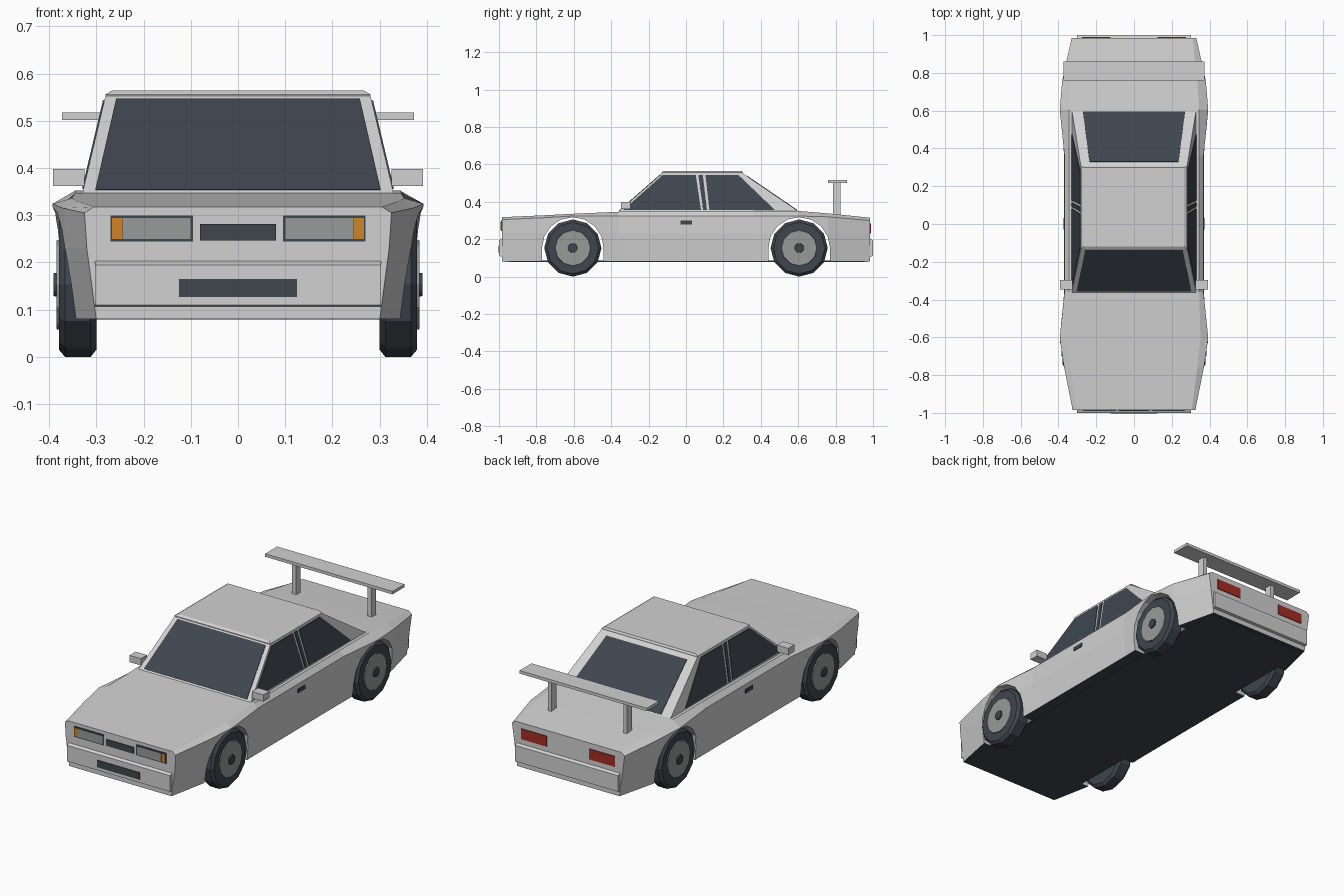
import bpy, bmesh, math
from mathutils import Vector

if "Cube" in bpy.data.objects:
    bpy.data.objects.remove(bpy.data.objects["Cube"], do_unlink=True)


def material(name, r, g, b):
    m = bpy.data.materials.new(name)
    m.use_nodes = True
    m.diffuse_color = (r, g, b, 1)
    m.node_tree.nodes["Principled BSDF"].inputs["Base Color"].default_value = (r, g, b, 1)
    return m


PAINT = material("pale_grey_paint", 0.64, 0.64, 0.64)
DARK = material("dark_slate", 0.05, 0.061, 0.077)
SILVER = material("silver_grey", 0.31, 0.33, 0.32)
AMBER = material("amber", 0.63, 0.235, 0.018)
RED = material("tail_red", 0.38, 0.026, 0.017)


def loft(name, rings, mat):
    """Skin a list of equal closed rings and cap both ends."""
    bm = bmesh.new()
    loops = [[bm.verts.new(p) for p in ring] for ring in rings]
    n = len(loops[0])
    for a, b in zip(loops, loops[1:]):
        for i in range(n):
            j = (i + 1) % n
            bm.faces.new((a[i], a[j], b[j], b[i]))
    bm.faces.new(loops[0])
    bm.faces.new(loops[-1])
    bmesh.ops.recalc_face_normals(bm, faces=bm.faces)
    mesh = bpy.data.meshes.new(name)
    bm.to_mesh(mesh)
    bm.free()
    mesh.materials.append(mat)
    ob = bpy.data.objects.new(name, mesh)
    bpy.context.collection.objects.link(ob)
    return ob


def plate(name, pts, offset, mat):
    off = Vector(offset)
    return loft(name, [[Vector(p) - off for p in pts], [Vector(p) + off for p in pts]], mat)


def box(name, x0, x1, y0, y1, z0, z1, mat):
    return loft(name, [[(x0, y0, z), (x1, y0, z), (x1, y1, z), (x0, y1, z)] for z in (z0, z1)], mat)


SIDES = (("left", 1), ("right", -1))
AXLE_Y, AXLE_Z = 0.605, 0.153

# Body shell: y, bottom, middle, shoulder and top half widths, shoulder and top heights
stations = [
    (-0.985, 0.30, 0.32, 0.325, 0.305, 0.305, 0.318),
    (-0.76, 0.345, 0.365, 0.37, 0.335, 0.315, 0.328),
    (-0.605, 0.365, 0.387, 0.393, 0.352, 0.324, 0.336),
    (-0.36, 0.36, 0.37, 0.368, 0.345, 0.325, 0.347),
    (0.36, 0.36, 0.37, 0.368, 0.345, 0.325, 0.352),
    (0.605, 0.365, 0.387, 0.393, 0.345, 0.324, 0.351),
    (0.76, 0.355, 0.375, 0.38, 0.335, 0.32, 0.338),
    (0.985, 0.30, 0.32, 0.33, 0.31, 0.30, 0.315),
]
rings = []
for y, wb, wm, ws, wt, zs, zt in stations:
    half = [(wb, 0.08), (wm, 0.23), (ws, zs), (wt, zt)]
    rings.append([(x, y, z) for x, z in half] + [(-x, y, z) for x, z in reversed(half)])
body = loft("body", rings, PAINT)

# Wheel arches cut through the shell
for s in (-1, 1):
    R = 0.165
    arch = [(s * AXLE_Y + R * math.cos(math.pi * k / 8), AXLE_Z + R * math.sin(math.pi * k / 8)) for k in range(9)]
    arch += [(s * AXLE_Y - R, 0), (s * AXLE_Y + R, 0)]
    cutter = loft("arch_cutter", [[(x, y, z) for y, z in arch] for x in (-0.5, 0.5)], PAINT)
    cutter.hide_render = True
    mod = body.modifiers.new("arch", "BOOLEAN")
    mod.operation, mod.solver, mod.object = "DIFFERENCE", "EXACT", cutter
    bpy.context.view_layer.update()
    cut_mesh = bpy.data.meshes.new_from_object(body.evaluated_get(bpy.context.evaluated_depsgraph_get()))
    body.modifiers.clear()
    body.data = cut_mesh
    bpy.data.objects.remove(cutter, do_unlink=True)

# Dark underside
body.data.materials.clear()
body.data.materials.append(PAINT)
body.data.materials.append(DARK)
for f in body.data.polygons:
    f.material_index = 1 if f.normal.z < -0.9 and f.center.z < 0.09 else 0
box("floor_pan", -0.30, 0.30, -0.97, 0.97, 0.079, 0.086, DARK)

# Cabin: four slanted planes between belt line and roof
Z0, Z1 = 0.34, 0.555


def slant(a, b, z):
    return a + (b - a) * (z - Z0) / (Z1 - Z0)


def front_y(z):
    return slant(-0.37, -0.125, z)


def rear_y(z):
    return slant(0.615, 0.30, z)


def side_x(z):
    return slant(0.331, 0.28, z)


loft("cabin", [[(-side_x(z), front_y(z), z), (side_x(z), front_y(z), z),
                (side_x(z), rear_y(z), z), (-side_x(z), rear_y(z), z)] for z in (Z0, Z1)], PAINT)
loft("roof", [[(-w, a, z), (w, a, z), (w, b, z), (-w, b, z)]
              for w, a, b, z in ((0.281, -0.132, 0.305, 0.552), (0.281, -0.132, 0.305, 0.556),
                                 (0.266, -0.12, 0.30, 0.564))], PAINT)

# Windscreen and rear window
for name, face_y, low, high, wl, wh, s in (("windscreen", front_y, 0.353, 0.545, 0.302, 0.258, -1),
                                           ("rear_window", rear_y, 0.355, 0.536, 0.27, 0.236, 1)):
    pts = [(x, face_y(z), z) for x, z in ((-wl, low), (wl, low), (wh, high), (-wh, high))]
    plate(name, pts, (0, s * 0.002, 0.002), DARK)

# Side windows, with a dark strip on the centre pillar
panes = {
    "front_side_window": (-0.335, 0.08, 0.052, -0.125),
    "centre_pillar_strip": (0.092, 0.112, 0.09, 0.066),
    "rear_side_window": (0.125, 0.475, 0.28, 0.104),
}
for side, s in SIDES:
    for name, (a, b, c, d) in panes.items():
        pts = [(s * side_x(z), y, z) for y, z in ((a, 0.356), (b, 0.356), (c, 0.543), (d, 0.543))]
        plate(side + "_" + name, pts, (s * 0.003, 0, 0.0007), DARK)

# Bumpers
for name, s in (("front_bumper", -1), ("rear_bumper", 1)):
    profile = [(0.975, 0.105), (1.0, 0.11), (1.0, 0.195), (0.975, 0.208)]
    loft(name, [[(x, s * y, z) for y, z in profile] for x in (-0.303, 0.303)], PAINT)

# Front grilles
box("upper_grille", -0.08, 0.08, -0.989, -0.98, 0.247, 0.281, DARK)
box("lower_grille", -0.125, 0.125, -1.003, -0.995, 0.127, 0.165, DARK)

for side, s in SIDES:
    def part(name, x0, x1, *rest):
        box(side + "_" + name, min(s * x0, s * x1), max(s * x0, s * x1), *rest)

    # Lamps
    part("headlight_frame", 0.095, 0.27, -0.988, -0.98, 0.244, 0.30, DARK)
    part("headlight", 0.101, 0.244, -0.991, -0.984, 0.25, 0.294, SILVER)
    part("indicator", 0.245, 0.267, -0.991, -0.984, 0.25, 0.294, AMBER)
    part("tail_light", 0.125, 0.275, 0.981, 0.989, 0.23, 0.285, RED)
    # Mirror and door handle
    part("mirror", 0.325, 0.392, -0.348, -0.297, 0.362, 0.398, PAINT)
    part("door_handle", 0.364, 0.373, -0.03, 0.032, 0.28, 0.30, DARK)
    # Spoiler post
    part("spoiler_post", 0.21, 0.232, 0.785, 0.825, 0.31, 0.508, PAINT)

    # Wheels
    for end, cy in (("front", -AXLE_Y), ("rear", AXLE_Y)):
        for name, steps, mat in (
                ("tyre", ((0.30, 0.138), (0.312, 0.153), (0.366, 0.153), (0.379, 0.138)), DARK),
                ("rim", ((0.37, 0.098), (0.384, 0.094)), SILVER),
                ("hub", ((0.38, 0.026), (0.391, 0.024)), DARK)):
            wheel = [[(s * x, cy + r * math.cos(math.pi * k / 6), AXLE_Z + r * math.sin(math.pi * k / 6))
                      for k in range(12)] for x, r in steps]
            loft("_".join((end, side, name)), wheel, mat)

# Rear wing
box("spoiler_wing", -0.373, 0.373, 0.76, 0.86, 0.502, 0.518, PAINT)
